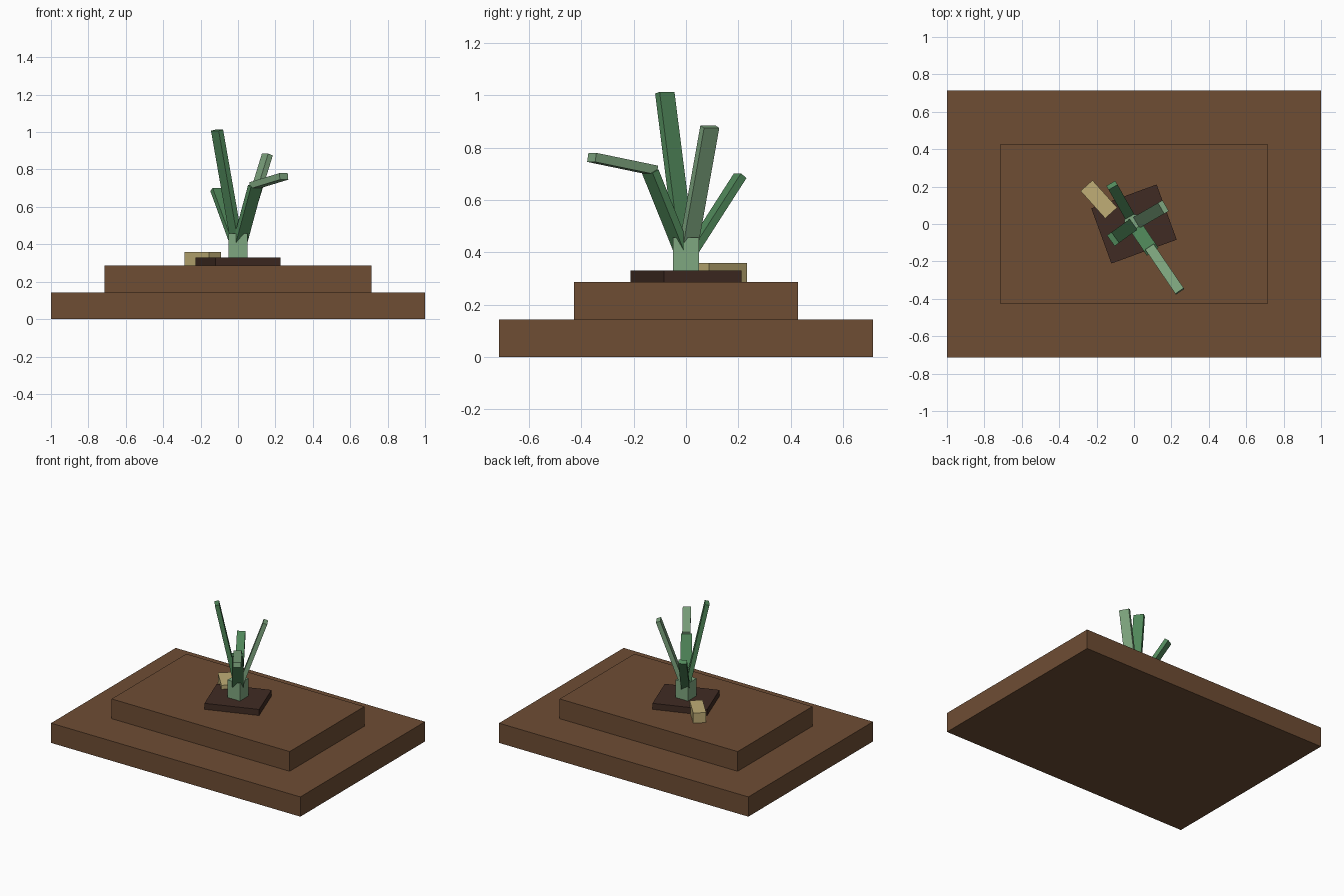
import bpy
from math import radians
from mathutils import Matrix, Vector

cube = bpy.data.objects.get("Cube")
if cube:
    bpy.data.objects.remove(cube, do_unlink=True)


def material(name, hex_code):
    """Flat colour from an sRGB hex string."""
    srgb = [int(hex_code[i:i + 2], 16) / 255 for i in (0, 2, 4)]
    colour = [((c + 0.055) / 1.055) ** 2.4 for c in srgb] + [1]
    mat = bpy.data.materials.new(name)
    mat.use_nodes = True
    mat.diffuse_color = colour
    mat.node_tree.nodes["Principled BSDF"].inputs["Base Color"].default_value = colour
    return mat


earth = material("earth brown", "6E4D34")
soil = material("dark soil", "402B23")
pale = material("pale green", "7FA780")
green = material("leaf green", "51895B")
straw = material("straw", "C0AE76")


def box(name, size, matrix, mat):
    """Box of the given size placed by a matrix."""
    bpy.ops.mesh.primitive_cube_add(size=1)
    obj = bpy.context.object
    obj.name = obj.data.name = name
    obj.data.transform(matrix @ Matrix.Diagonal((*size, 1)))
    obj.data.materials.append(mat)
    return obj


def slab(name, size, bottom, mat, centre=(0, 0), turn=0):
    """Upright box standing at a height, turned about z."""
    place = Matrix.Translation((*centre, bottom + size[2] / 2))
    return box(name, size, place @ Matrix.Rotation(radians(turn), 4, 'Z'), mat)


def blade(name, start, end, width, mat, thickness=0.03):
    """Flat strip from start to end whose width stays level."""
    start, end = Vector(start), Vector(end)
    along = end - start
    side = Vector((0, 0, 1)).cross(along).normalized()
    face = along.normalized().cross(side)
    turn = Matrix((side, face, along.normalized())).transposed().to_4x4()
    place = Matrix.Translation((start + end) / 2) @ turn
    return box(name, (width, thickness, along.length), place, mat)


# Stepped ground
slab("ground_lower", (2, 1.428, 0.143), 0, earth)
slab("ground_upper", (1.428, 0.856, 0.143), 0.143, earth)

# Soil patch, stem and loose block
slab("soil_patch", (0.372, 0.314, 0.044), 0.286, soil, turn=20)
slab("stem", (0.1, 0.1, 0.128), 0.329, pale)
slab("straw_block", (0.197, 0.086, 0.073), 0.286, straw, (-0.188, 0.132), -48)

# Leaves fanning out of the stem
root = (0, 0, 0.37)
blade("leaf_tall", root, (-0.112, -0.081, 1.01), 0.07, green)
blade("leaf_pale", root, (0.157, 0.091, 0.88), 0.067, pale)
blade("leaf_back", root, (-0.118, 0.207, 0.693), 0.055, green)
blade("leaf_bent", root, (0.092, -0.137, 0.71), 0.074, green)
blade("leaf_bent_tip", (0.084, -0.124, 0.714), (0.245, -0.36, 0.763), 0.054, pale, 0.035)
